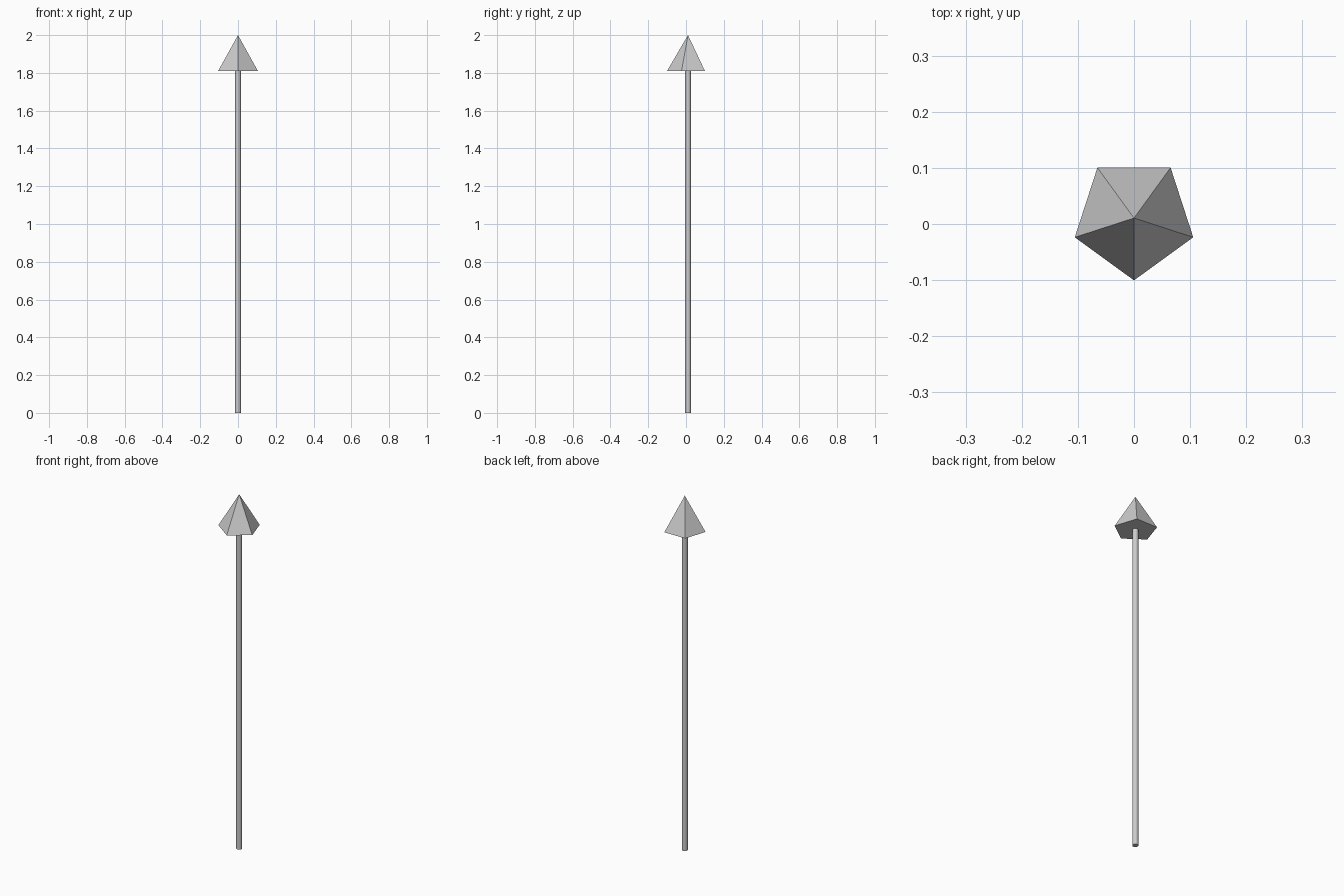
import bpy
from math import pi, radians

if "Cube" in bpy.data.objects:
    bpy.data.objects.remove(bpy.data.objects["Cube"])

AXIS_Y = 0.0106   # shared axis; the pentagon's bounds are centred on y = 0
NECK_Z = 1.81
TOP_Z = 2.0

# Thin round shaft, smooth sides with sharp end caps
bpy.ops.mesh.primitive_cylinder_add(vertices=12, radius=0.0155, depth=NECK_Z,
                                    location=(0, AXIS_Y, NECK_Z / 2))
bpy.context.object.name = "shaft"
bpy.ops.object.shade_smooth_by_angle(angle=radians(40))

# Five-sided pointed head, one corner facing the front
bpy.ops.mesh.primitive_cone_add(vertices=5, radius1=0.111, radius2=0, depth=TOP_Z - NECK_Z,
                                location=(0, AXIS_Y, (NECK_Z + TOP_Z) / 2),
                                rotation=(0, 0, pi))
bpy.context.object.name = "arrow_head"
